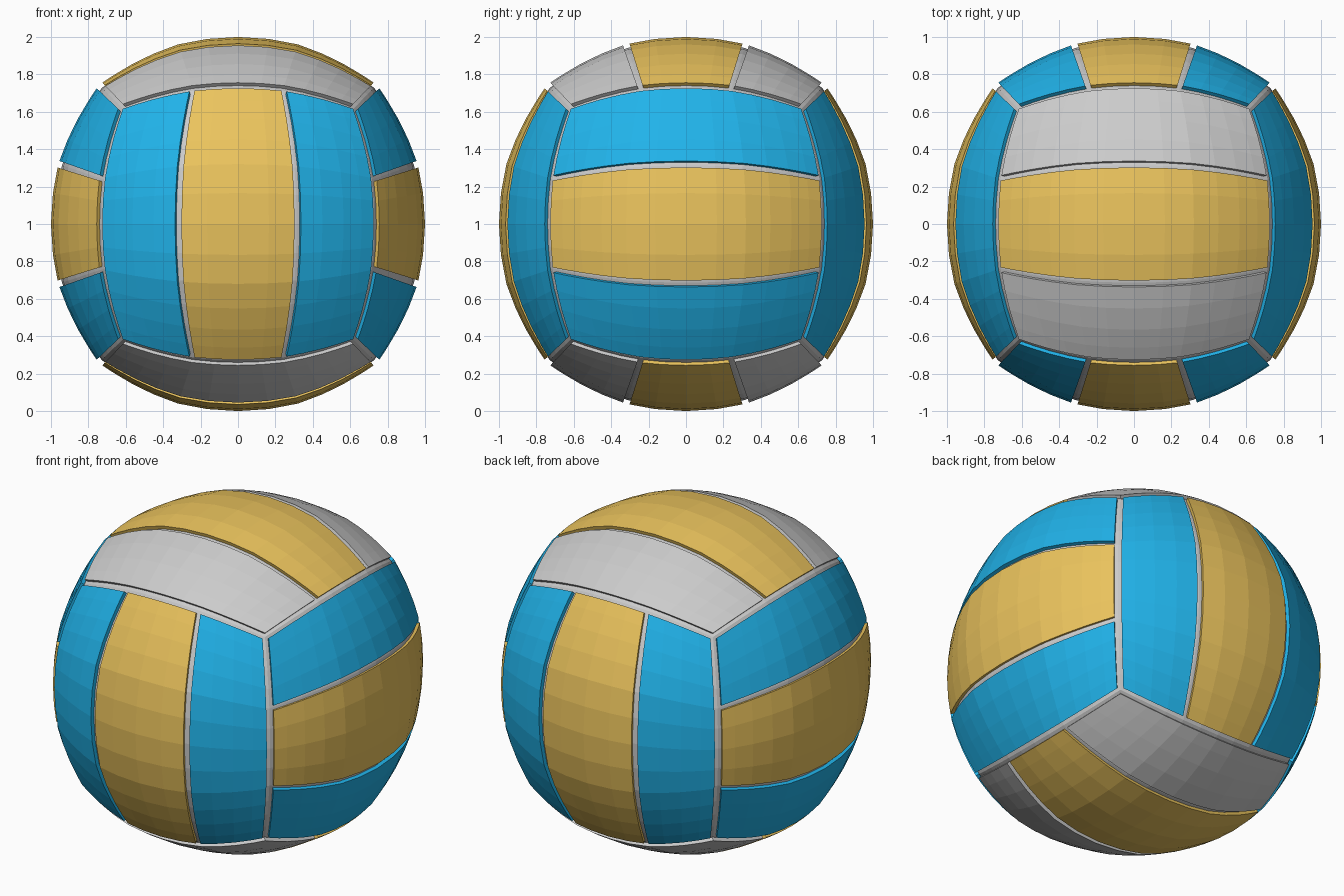
import bpy, bmesh
from mathutils import Vector

if "Cube" in bpy.data.objects:
    bpy.data.objects.remove(bpy.data.objects["Cube"])

SEAMS = (-1, -1 / 3, 1 / 3, 1)   # strip boundaries across one face of the cube-ball
SUB = 4                          # facets per coarse cell
THICK = 0.02                     # panel height above the core


def material(name, rgb):
    m = bpy.data.materials.new(name)
    m.diffuse_color = (*rgb, 1)
    m.use_nodes = True
    m.node_tree.nodes["Principled BSDF"].inputs["Base Color"].default_value = m.diffuse_color
    return m


yellow = material("yellow", (0.83, 0.55, 0.11))
blue = material("blue", (0.015, 0.45, 0.82))


def cell(t):
    i = 0 if t < SEAMS[1] else 1 if t < SEAMS[2] else 2
    return SEAMS[i], SEAMS[i + 1]


def bulge(u, v):
    """Slightly boxy, slightly faceted sphere point for cube coordinates u, v."""
    (u0, u1), (v0, v1) = cell(u), cell(v)
    a, b = (u - u0) / (u1 - u0), (v - v0) / (v1 - v0)
    d = lambda p, q: Vector((p, q, 1)).normalized()
    flat = d(u0, v0).lerp(d(u1, v0), a).lerp(d(u0, v1).lerp(d(u1, v1), a), b)
    ball = flat.lerp(d(u, v), 0.85)
    return 0.1 * Vector((u, v, 1)) + 0.905 * ball


TOP = bulge(0, 0).z


def place(frame, u, v, scale):
    n, l, s = frame
    p = bulge(u, v) * (scale / TOP)
    return l * p.x + s * p.y + n * p.z + Vector((0, 0, 1))


def add_grid(bm, frame, us, vs, scale):
    rows = [[bm.verts.new(place(frame, u, v, scale)) for v in vs] for u in us]
    for i in range(len(us) - 1):
        for j in range(len(vs) - 1):
            bm.faces.new((rows[i][j], rows[i + 1][j], rows[i + 1][j + 1], rows[i][j + 1]))
    return rows


def rim(rows):
    return (rows[0][:-1] + [r[-1] for r in rows[:-1]]
            + rows[-1][:0:-1] + [r[0] for r in rows[:0:-1]])


def finish(bm, name, mat=None):
    bmesh.ops.recalc_face_normals(bm, faces=bm.faces[:])
    me = bpy.data.meshes.new(name)
    bm.to_mesh(me)
    bm.free()
    if mat:
        me.materials.append(mat)
    bpy.context.collection.objects.link(bpy.data.objects.new(name, me))


def inset_steps(lo, hi, n):
    gap = lambda t: 0.038 if abs(t) == 1 else 0.02
    t = [lo + (hi - lo) * i / n for i in range(n + 1)]
    t[0] += gap(lo)
    t[-1] -= gap(hi)
    return t


X, Y, Z = Vector((1, 0, 0)), Vector((0, 1, 0)), Vector((0, 0, 1))
# face: normal, direction of the strips, direction across the strips
FACES = {"front": (-Y, Z, X), "back": (Y, Z, X), "right": (X, Y, Z),
         "left": (-X, Y, Z), "top": (Z, X, Y), "bottom": (-Z, X, Y)}

# grey core showing through the seams
full = [-1 + 2 * i / (3 * SUB) for i in range(3 * SUB + 1)]
core = bmesh.new()
for frame in FACES.values():
    add_grid(core, frame, full, full, 1 - THICK)
bmesh.ops.remove_doubles(core, verts=core.verts[:], dist=1e-4)
finish(core, "ball_core")

# three raised panels on each of the six faces
for face, frame in FACES.items():
    for k in range(3):
        us = inset_steps(-1, 1, 3 * SUB)
        vs = inset_steps(SEAMS[k], SEAMS[k + 1], SUB)
        bm = bmesh.new()
        outer = rim(add_grid(bm, frame, us, vs, 1))
        inner = rim(add_grid(bm, frame, us, vs, 1 - 1.5 * THICK))
        for i in range(len(outer)):
            j = (i + 1) % len(outer)
            bm.faces.new((outer[i], outer[j], inner[j], inner[i]))
        side = None if face in ("top", "bottom") else blue
        finish(bm, f"{face}_panel_{k + 1}", yellow if k == 1 else side)
